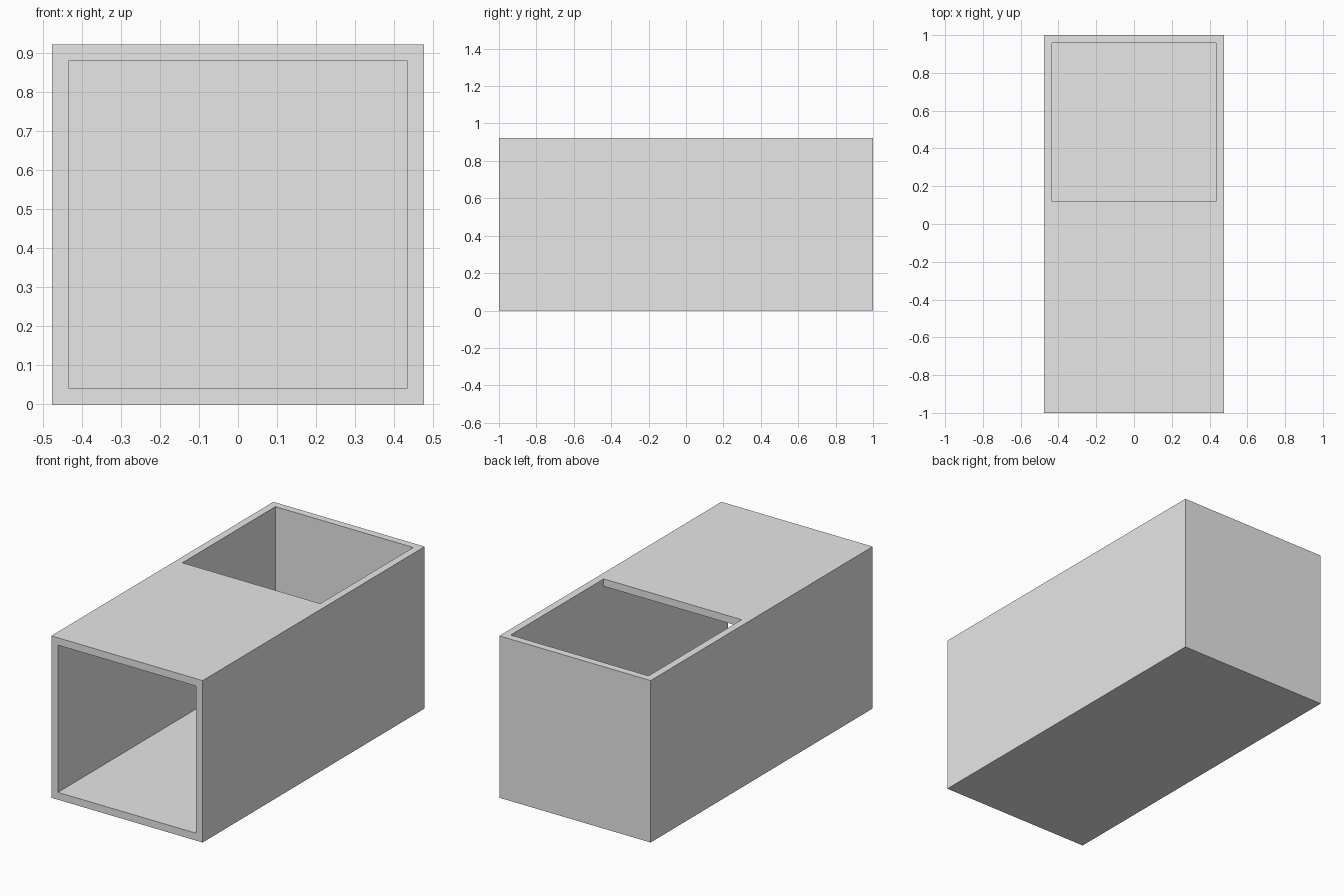
import bpy
import bmesh

if "Cube" in bpy.data.objects:
    bpy.data.objects.remove(bpy.data.objects["Cube"], do_unlink=True)

HALF_W, HALF_L, HEIGHT = 0.477, 1.0, 0.923
WALL = 0.042
HOLE_FRONT = 0.12

grey = bpy.data.materials.new("plain grey")
grey.use_nodes = True
grey.diffuse_color = (0.8, 0.8, 0.8, 1)
grey.node_tree.nodes["Principled BSDF"].inputs["Base Color"].default_value = (0.8, 0.8, 0.8, 1)


def side_extrusion(name, profile, half_width):
    """Extrude a (y, z) side profile across x, centred on x = 0."""
    bm = bmesh.new()
    face = bm.faces.new([bm.verts.new((-half_width, y, z)) for y, z in profile])
    result = bmesh.ops.extrude_face_region(bm, geom=[face])
    moved = [v for v in result["geom"] if isinstance(v, bmesh.types.BMVert)]
    bmesh.ops.translate(bm, verts=moved, vec=(2 * half_width, 0, 0))
    bmesh.ops.recalc_face_normals(bm, faces=bm.faces)
    mesh = bpy.data.meshes.new(name)
    bm.to_mesh(mesh)
    bm.free()
    mesh.materials.append(grey)
    obj = bpy.data.objects.new(name, mesh)
    bpy.context.collection.objects.link(obj)
    return obj


# Solid outer block
duct = side_extrusion("elbow_duct", [
    (-HALF_L, 0), (HALF_L, 0), (HALF_L, HEIGHT), (-HALF_L, HEIGHT)], HALF_W)

# L-shaped passage: in through the front, out through the top at the back
back, roof, out = HALF_L - WALL, HEIGHT - WALL, 0.2
passage = side_extrusion("passage_cutter", [
    (-HALF_L - out, WALL), (back, WALL), (back, HEIGHT + out),
    (HOLE_FRONT, HEIGHT + out), (HOLE_FRONT, roof), (-HALF_L - out, roof)],
    HALF_W - WALL)
passage.hide_render = True

# Hollow the block, then drop the cutter
cut = duct.modifiers.new("hollow", "BOOLEAN")
cut.operation = "DIFFERENCE"
cut.solver = "EXACT"
cut.object = passage
bpy.context.view_layer.objects.active = duct
duct.select_set(True)
bpy.ops.object.modifier_apply(modifier=cut.name)
bpy.data.objects.remove(passage, do_unlink=True)
